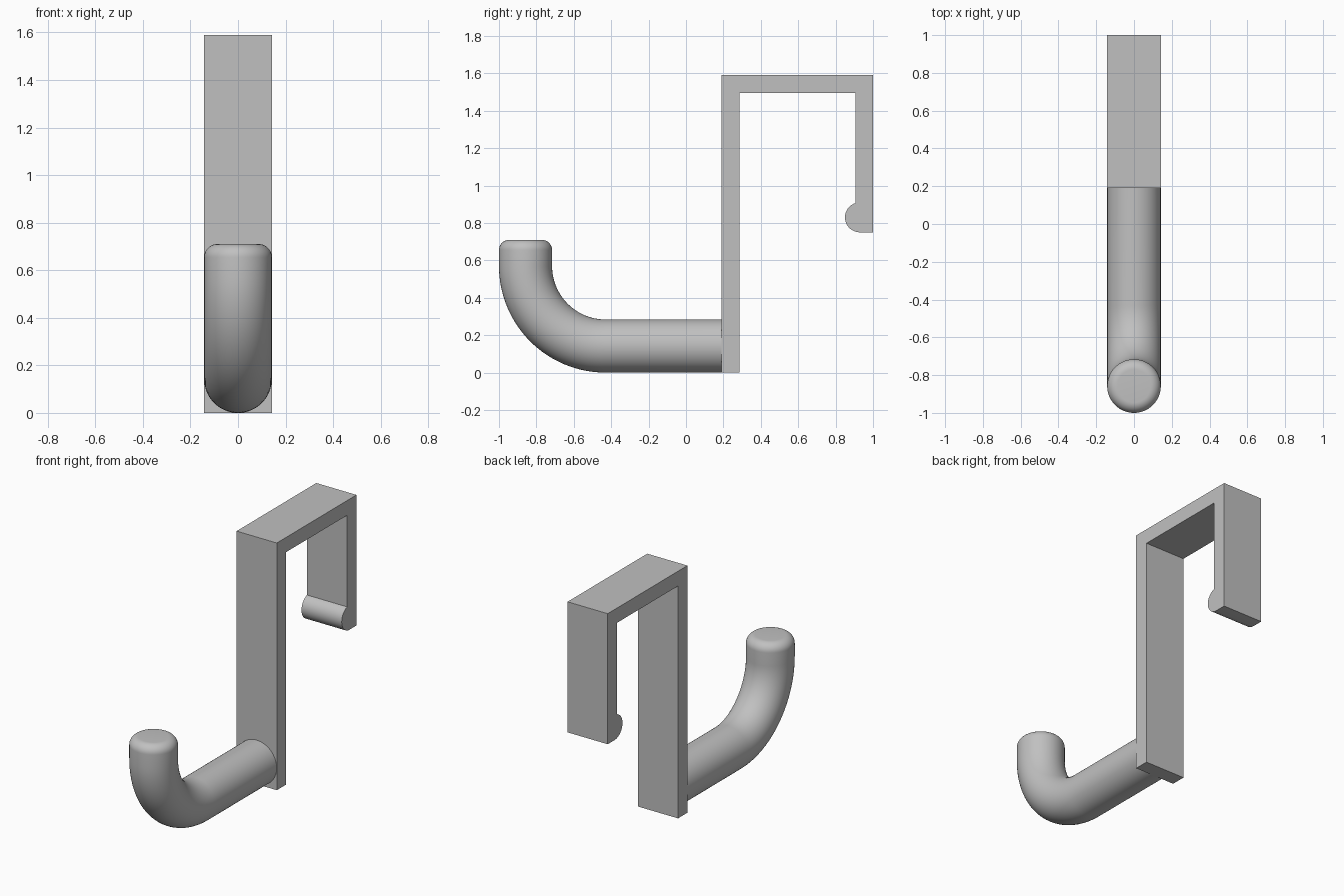
import bpy, bmesh
from math import sin, cos, pi, asin, sqrt
from mathutils import Vector

cube = bpy.data.objects.get("Cube")
if cube:
    bpy.data.objects.remove(cube, do_unlink=True)

grey = bpy.data.materials.new("satin_grey")
grey.use_nodes = True
colour = (0.53, 0.53, 0.53, 1)
grey.diffuse_color = colour
grey.node_tree.nodes["Principled BSDF"].inputs["Base Color"].default_value = colour


def finish(bm, name):
    bmesh.ops.recalc_face_normals(bm, faces=bm.faces)
    mesh = bpy.data.meshes.new(name)
    bm.to_mesh(mesh)
    bm.free()
    mesh.materials.append(grey)
    obj = bpy.data.objects.new(name, mesh)
    bpy.context.collection.objects.link(obj)
    bpy.ops.object.select_all(action='DESELECT')
    obj.select_set(True)
    bpy.context.view_layer.objects.active = obj
    bpy.ops.object.shade_smooth_by_angle(angle=pi / 6)
    return obj


# Door bracket: side profile (y, z) with a rounded lip, extruded across x
HALF, TOP, FRONT, BACK, T = 0.143, 1.59, 0.19, 1.0, 0.095
LIP_R, LIP_Y, LIP_Z = 0.08, 0.93, 0.83
inner = BACK - T
start = pi / 2 + asin((LIP_Y - inner) / LIP_R)
profile = [(FRONT, 0), (FRONT, TOP), (BACK, TOP), (BACK, LIP_Z - LIP_R)]
STEPS = 28
for i in range(STEPS + 1):
    a = 1.5 * pi + (start - 1.5 * pi) * i / STEPS
    profile.append((LIP_Y + LIP_R * cos(a), LIP_Z + LIP_R * sin(a)))
profile += [(inner, TOP - T), (FRONT + T, TOP - T), (FRONT + T, 0)]

bm = bmesh.new()
face = bm.faces.new([bm.verts.new((-HALF, y, z)) for y, z in profile])
ext = bmesh.ops.extrude_face_region(bm, geom=[face])
moved = [g for g in ext["geom"] if isinstance(g, bmesh.types.BMVert)]
bmesh.ops.translate(bm, verts=moved, vec=(2 * HALF, 0, 0))
finish(bm, "door_bracket")

# Hook arm: round section swept along a straight, a quarter bend and a rounded tip
R, BEND, FILLET, TIP = 0.142, 0.428, 0.055, 0.71
bend_y, bend_z = R + BEND - 1, R + BEND
rings = [(FRONT + 0.01, R, 0, R)]              # y, z, turn angle, radius
for i in range(33):
    a = pi / 2 * i / 32
    rings.append((bend_y - BEND * sin(a), bend_z - BEND * cos(a), a, R))
for i in range(11):
    a = pi / 2 * i / 10
    rings.append((R - 1, TIP - FILLET * (1 - sin(a)), pi / 2, R - FILLET * (1 - cos(a))))

SIDES = 64
bm = bmesh.new()
loops = []
for y, z, turn, r in rings:
    up = Vector((0, sin(turn), cos(turn)))
    side = Vector((1, 0, 0))
    loops.append([bm.verts.new(Vector((0, y, z)) + r * (cos(t) * side + sin(t) * up))
                  for t in (2 * pi * k / SIDES for k in range(SIDES))])
for lo, hi in zip(loops, loops[1:]):
    for k in range(SIDES):
        n = (k + 1) % SIDES
        bm.faces.new((lo[k], lo[n], hi[n], hi[k]))
bm.faces.new(loops[0])
bm.faces.new(loops[-1])
finish(bm, "hook_arm")
